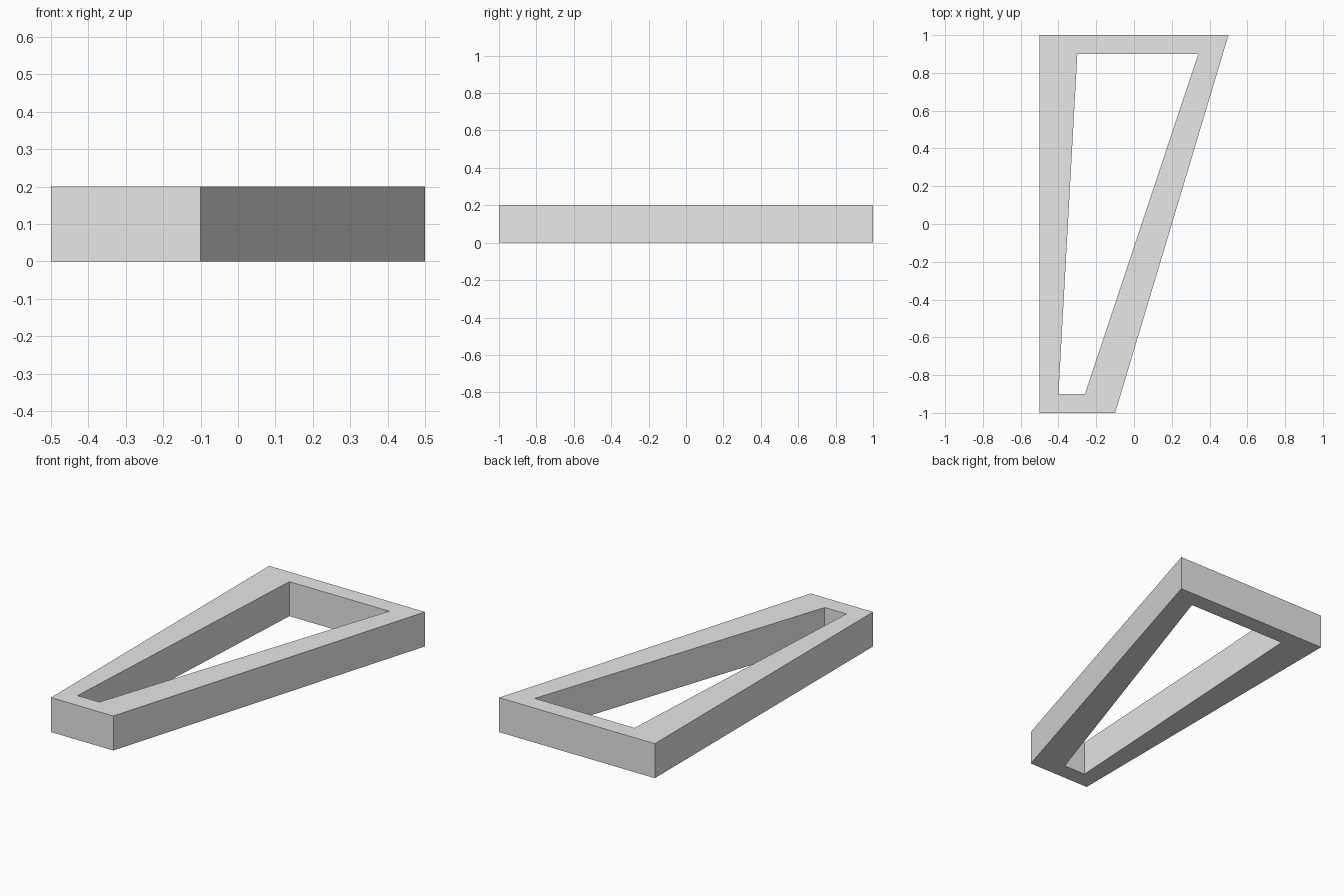
import bpy
import bmesh

cube = bpy.data.objects.get("Cube")
if cube:
    bpy.data.objects.remove(cube, do_unlink=True)

# Plain grey material
grey = bpy.data.materials.new("light_grey")
grey.use_nodes = True
grey.diffuse_color = (0.8, 0.8, 0.8, 1)
grey.node_tree.nodes["Principled BSDF"].inputs["Base Color"].default_value = grey.diffuse_color

HEIGHT = 0.2
# Plan outlines, counter-clockwise from the front left corner
outer = [(-0.5, -1), (-0.1, -1), (0.5, 1), (-0.5, 1)]
inner = [(-0.4, -0.9), (-0.26, -0.9), (0.34, 0.9), (-0.3, 0.9)]

bm = bmesh.new()


def ring(outline, z):
    return [bm.verts.new((x, y, z)) for x, y in outline]


def bridge(a, b):
    """Join two matching loops with quads."""
    n = len(a)
    for i in range(n):
        j = (i + 1) % n
        bm.faces.new((a[i], a[j], b[j], b[i]))


# Tapered frame: outer wall, top rim, inner wall, bottom rim
loops = [ring(outer, 0), ring(outer, HEIGHT), ring(inner, HEIGHT), ring(inner, 0)]
for k, loop in enumerate(loops):
    bridge(loop, loops[(k + 1) % len(loops)])
bmesh.ops.recalc_face_normals(bm, faces=bm.faces)

mesh = bpy.data.meshes.new("tapered_frame")
bm.to_mesh(mesh)
bm.free()
mesh.materials.append(grey)
frame = bpy.data.objects.new("tapered_frame", mesh)
bpy.context.collection.objects.link(frame)
